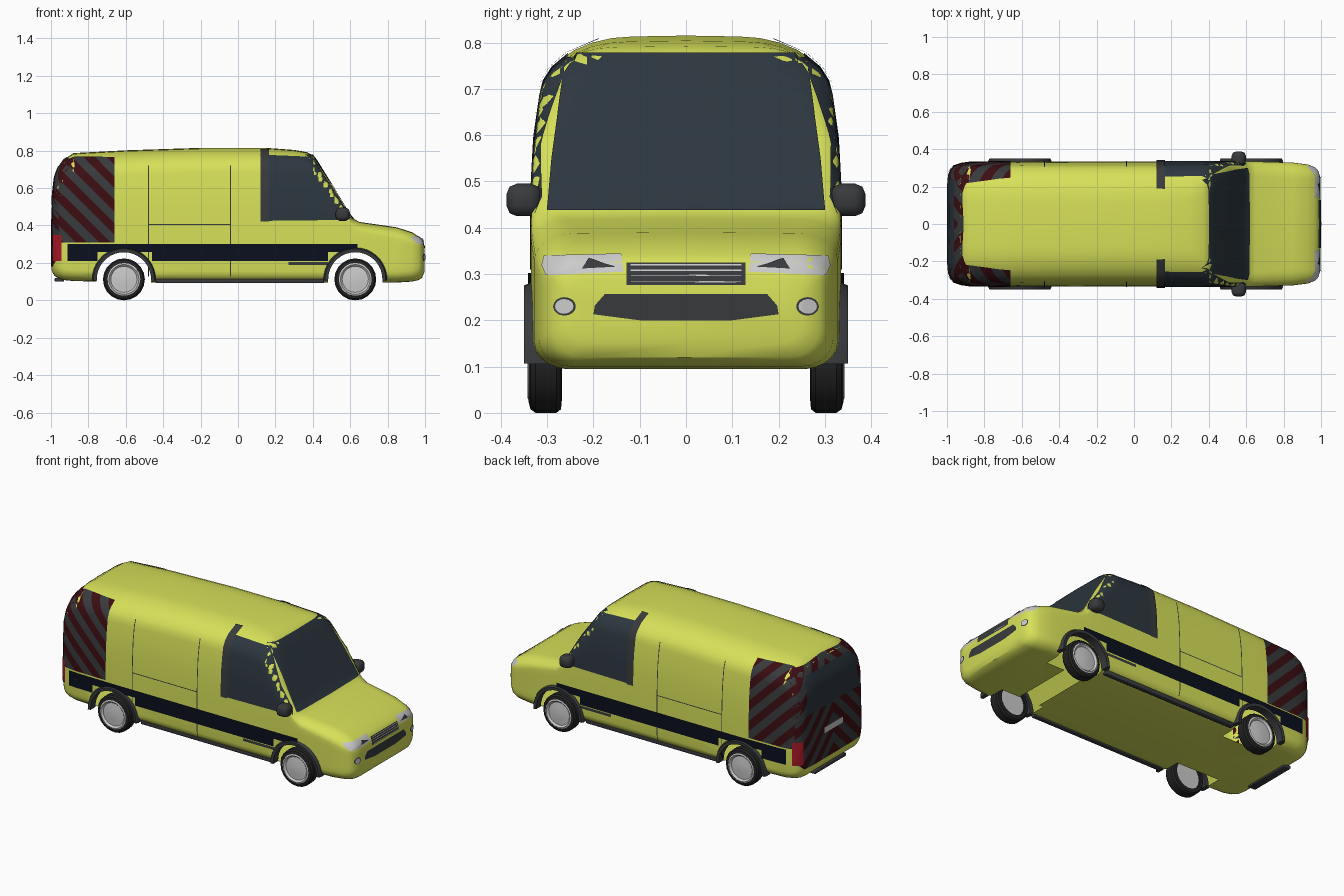
import bpy, bmesh, math
from mathutils import Vector
from mathutils.bvhtree import BVHTree

if "Cube" in bpy.data.objects:
    bpy.data.objects.remove(bpy.data.objects["Cube"])


def mat(name, *c):
    m = bpy.data.materials.new(name)
    m.diffuse_color = (*c, 1)
    m.use_nodes = True
    m.node_tree.nodes["Principled BSDF"].inputs["Base Color"].default_value = m.diffuse_color
    return m


LIME = mat("lime", .68, .75, .1)
GLASS = mat("glass", .026, .038, .05)
NAVY = mat("navy", .003, .005, .013)
DARK = mat("dark_trim", .04, .042, .046)
TYRE = mat("tyre", .016, .016, .017)
MAROON = mat("maroon", .045, .004, .006)
RED = mat("lamp_red", .4, .01, .02)
SILVER = mat("silver", .55, .55, .57)


def finish(name, bm, mats, angle=35):
    me = bpy.data.meshes.new(name)
    bm.to_mesh(me)
    bm.free()
    for m in mats:
        me.materials.append(m)
    ob = bpy.data.objects.new(name, me)
    bpy.context.collection.objects.link(ob)
    bpy.ops.object.select_all(action='DESELECT')
    ob.select_set(True)
    bpy.context.view_layer.objects.active = ob
    bpy.ops.object.shade_smooth_by_angle(angle=math.radians(angle))
    return ob


def side_width(z):
    pts = [(0, .335), (.45, .335), (.6, .327), (.7, .312), (.9, .26)]
    for (a, wa), (b, wb) in zip(pts, pts[1:]):
        if z <= b:
            return wa + (wb - wa) * (z - a) / (b - a)


def section(x, zb, zt, hw, ry, rz):
    """Half outline from floor centre to roof centre, then mirrored."""
    s, h = hw / .335, []
    bz = min(.06, (zt - zb) * .3)
    lo, hi = zb + bz, zt - rz
    for i in range(6):
        a = math.pi / 2 * i / 5
        h.append((hw - .075 * s * (1 - math.sin(a)), lo - bz * math.cos(a)))
    for i in range(1, 7):
        z = lo + (hi - lo) * i / 6
        h.append((side_width(z) * s, z))
    top = h[-1][0]
    for i in range(1, 8):
        a = math.pi / 2 * i / 7
        h.append((top - ry * (1 - math.cos(a)), hi + rz * math.sin(a)))
    half = [(0, zb)] + h + [(0, zt + .002)]
    return [(x, y, z) for y, z in half] + [(x, -y, z) for y, z in half[-2:0:-1]]


# Body shell: stations x, floor, top, half width, corner width, corner height
stations = [
    (-.996, .16, .42, .22, .08, .08), (-.99, .145, .56, .265, .1, .1),
    (-.98, .13, .65, .29, .12, .11), (-.96, .117, .71, .31, .15, .12),
    (-.93, .108, .752, .323, .18, .13), (-.88, .103, .785, .331, .2, .13),
    (-.6, .097, .8, .335, .2, .13), (-.2, .095, .813, .335, .2, .13),
    (.15, .095, .813, .335, .2, .13), (.3, .095, .802, .335, .19, .12),
    (.37, .095, .79, .335, .16, .11), (.405, .095, .77, .335, .13, .1),
    (.51, .095, .6, .335, .06, .055), (.605, .095, .44, .335, .06, .04),
    (.65, .095, .417, .334, .08, .05), (.85, .095, .388, .328, .09, .06),
    (.93, .1, .362, .318, .08, .06), (.965, .108, .34, .304, .06, .05),
    (.984, .12, .325, .287, .05, .04), (.996, .15, .29, .25, .05, .04)]
bm = bmesh.new()
rings = [[bm.verts.new(p) for p in section(*s)] for s in stations]
n = len(rings[0])
for a, b in zip(rings, rings[1:]):
    for i in range(n):
        bm.faces.new((a[i], a[(i + 1) % n], b[(i + 1) % n], b[i]))
bm.faces.new(rings[0])
bm.faces.new(rings[-1])
bmesh.ops.recalc_face_normals(bm, faces=bm.faces[:])
bvh = BVHTree.FromBMesh(bm)
body = finish("body", bm, [LIME])

# Open the wheel wells in the shell
AXLES, AZ, WELL = (-.61, .627), .112, .147
for wx in AXLES:
    for s in (-1, 1):
        bpy.ops.mesh.primitive_cylinder_add(vertices=32, radius=WELL, depth=.24,
                                            location=(wx, s * .31, AZ), rotation=(math.pi / 2, 0, 0))
        cut = bpy.context.object
        cut.hide_render = True
        mod = body.modifiers.new("well", 'BOOLEAN')
        mod.operation, mod.object, mod.solver = 'DIFFERENCE', cut, 'EXACT'
        bpy.context.view_layer.objects.active = body
        bpy.ops.object.modifier_apply(modifier=mod.name)
        bpy.data.objects.remove(cut)
bm = bmesh.new()
bm.from_mesh(body.data)
inner = [f for f in bm.faces if any(all(math.hypot(v.co.x - wx, v.co.z - AZ) < WELL + .001
                                        for v in f.verts) for wx in AXLES)]
bmesh.ops.delete(bm, geom=inner, context='FACES')
bm.to_mesh(body.data)
bm.free()


def panel(name, poly, axis, sgn, mats, off=.003, step=.03, chev=0):
    """Lay a flat outline onto the body along an axis: y uses (x,z), x uses (y,z)."""
    bm = bmesh.new()
    bm.faces.new([bm.verts.new((u, v, 0)) for u, v in poly])
    bmesh.ops.triangulate(bm, faces=bm.faces[:])

    def slice_at(co, no):
        bmesh.ops.bisect_plane(bm, geom=bm.verts[:] + bm.edges[:] + bm.faces[:],
                               plane_co=co, plane_no=no)
    for k in (0, 1):
        lo, hi = min(p[k] for p in poly), max(p[k] for p in poly)
        cnt = max(1, math.ceil((hi - lo) / step))
        for i in range(1, cnt):
            c = lo + (hi - lo) * i / cnt
            slice_at((c, 0, 0) if k == 0 else (0, c, 0), (1 - k, k, 0))
    if chev:
        for i in range(-20, 25):
            slice_at((0, i * .062, 0), (chev, 1, 0))
        for f in bm.faces:
            c = f.calc_center_median()
            f.material_index = math.floor((c.y + chev * c.x) / .062) % 2
    d = Vector((sgn, 0, 0) if axis == 'x' else (0, sgn, 0))
    lost = []
    for v in bm.verts:
        u, w = v.co.x, v.co.y
        o = Vector((0, u, w) if axis == 'x' else (u, 0, w)) + d * 2
        hit, nor, _, _ = bvh.ray_cast(o, -d)
        if hit is None:
            lost.append(v)
        else:
            v.co = hit + nor * off
    bmesh.ops.delete(bm, geom=lost, context='VERTS')
    for f in bm.faces:
        f.normal_update()
        if f.normal.dot(d) < 0:
            f.normal_flip()
    return finish(name, bm, mats)


def rect(a, b, c, d):
    return [(a, c), (b, c), (b, d), (a, d)]


# Side panels, both sides
for s, tag in ((-1, "right"), (1, "left")):
    panel("side_window_" + tag, [(.16, .425), (.6, .43), (.585, .465), (.5, .6), (.42, .73),
                                 (.395, .765), (.16, .775)], 'y', s, [GLASS])
    panel("door_pillar_" + tag, rect(.12, .165, .42, .803), 'y', s, [DARK], .006)
    panel("chevrons_side_" + tag, [(-.66, .31), (-.66, .765), (-.88, .765), (-.94, .73), (-.972, .64),
                                   (-.985, .5), (-.985, .31)], 'y', s, [DARK, MAROON], chev=1)
    stripe = [(-.91, .64, .258, .302), (-.91, -.75, .21, .258), (-.46, .48, .21, .258)]
    for i, r in enumerate(stripe):
        panel(f"stripe_{tag}_{i}", rect(*r), 'y', s, [NAVY], .006, .06)
    seams = [(-.482, -.477, .13, .72), (-.043, -.038, .13, .72), (-.48, -.04, .402, .407),
             (.27, .48, .188, .204)]
    for i, r in enumerate(seams):
        panel(f"door_seam_{tag}_{i}", rect(*r), 'y', s, [DARK], .003)

# Windscreen, bumper intake, grille
panel("windscreen", [(-.3, .435), (.3, .435), (.29, .55), (.265, .73), (.235, .775),
                     (-.235, .775), (-.265, .73), (-.29, .55)], 'x', 1, [GLASS], .004)
panel("bumper_intake", [(-.2, .213), (-.1, .211), (-.1, .2), (.1, .2), (.1, .211), (.2, .213), (.197, .232),
                        (.175, .257), (-.175, .257), (-.197, .232)], 'x', 1, [DARK])
panel("grille", rect(-.128, .128, .276, .324), 'x', 1, [DARK], .003)
for i in range(4):
    z = .282 + i * .0115
    panel(f"grille_bar_{i}", rect(-.12, .12, z, z + .003), 'x', 1, [SILVER], .006)

# Rear window and number plate
panel("rear_window", [(-.25, .5), (.25, .5), (.235, .68), (.2, .715), (-.2, .715), (-.235, .68)],
      'x', -1, [GLASS], .006)
panel("rear_plate", rect(-.09, .09, .335, .37), 'x', -1, [SILVER], .006)


def disc(cy, cz, r, ry):
    return [(cy + ry * math.cos(i * math.pi / 8), cz + r * math.sin(i * math.pi / 8)) for i in range(16)]


# Mirrored lamps and rear chevrons
for s in (-1, 1):
    t = "left" if s > 0 else "right"

    def flip(p):
        return [(s * u, v) for u, v in p]
    panel("headlamp_" + t, flip([(.135, .304), (.3, .297), (.31, .318), (.305, .338), (.14, .342)]),
          'x', 1, [SILVER])
    panel("headlamp_trim_" + t, flip([(.15, .314), (.225, .31), (.21, .33)]), 'x', 1, [DARK], .006)
    panel("fog_surround_" + t, flip(disc(.262, .23, .02, .024)), 'x', 1, [DARK])
    panel("fog_lamp_" + t, flip(disc(.262, .23, .016, .019)), 'x', 1, [SILVER], .006)
    panel("chevrons_rear_" + t, flip([(0, .18), (.27, .18), (.312, .22), (.312, .6), (.29, .7), (.24, .755),
                                      (0, .768)]), 'x', -1, [DARK, MAROON], chev=s)
    panel("tail_lamp_" + t, flip(rect(.275, .318, .21, .35)), 'x', -1, [RED], .006)


def box(name, c, size, m, bevel=0.0):
    bm = bmesh.new()
    bmesh.ops.create_cube(bm, size=1)
    for v in bm.verts:
        v.co = Vector(c) + Vector([a * b for a, b in zip(v.co, size)])
    if bevel:
        bmesh.ops.bevel(bm, geom=bm.edges[:], offset=bevel, segments=2, profile=.5, affect='EDGES')
    return finish(name, bm, [m], 50)


def ring(name, prof, wx, s, m, a0, a1, steps, closed):
    """Sweep an (r, y) profile round a wheel axle."""
    bm = bmesh.new()
    full = a1 - a0 >= 360
    rows = []
    for i in range(steps + (not full)):
        a = math.radians(a0 + (a1 - a0) * i / steps)
        rows.append([bm.verts.new((wx + r * math.cos(a), s * y, AZ + r * math.sin(a))) for r, y in prof])
    k = len(prof)
    for i in range(steps):
        p, q = rows[i], rows[(i + 1) % len(rows)]
        for j in range(k if closed else k - 1):
            bm.faces.new((p[j], p[(j + 1) % k], q[(j + 1) % k], q[j]))
    if not full:
        bm.faces.new(rows[0])
        bm.faces.new(rows[-1])
    bmesh.ops.remove_doubles(bm, verts=bm.verts[:], dist=1e-5)
    bmesh.ops.recalc_face_normals(bm, faces=bm.faces[:])
    return finish(name, bm, [m])


# Wheels, flares, mirrors, sills
for s in (-1, 1):
    t = "left" if s > 0 else "right"
    for wx, e in zip(AXLES, ("rear", "front")):
        ring(f"{e}_tyre_{t}", [(.082, .268), (.104, .27), (.112, .28), (.112, .325), (.104, .336), (.088, .34)],
             wx, s, TYRE, 0, 360, 20, True)
        ring(f"{e}_rim_{t}", [(0, .28), (.085, .28), (.09, .338), (.08, .342), (.07, .332), (.03, .336), (0, .338)],
             wx, s, SILVER, 0, 360, 20, False)
        ring(f"{e}_arch_{t}", [(.145, .3), (.145, .348), (.163, .35), (.17, .335), (.17, .3)],
             wx, s, DARK, -2, 182, 18, True)
    box("mirror_" + t, (.56, s * .35, .46), (.075, .075, .07), DARK, .022)
    box("mirror_arm_" + t, (.565, s * .32, .445), (.03, .05, .02), DARK)
    box("sill_" + t, (.01, s * .3, .104), (.9, .03, .024), DARK, .004)
box("tow_step", (-.955, 0, .11), (.05, .3, .02), DARK, .004)
